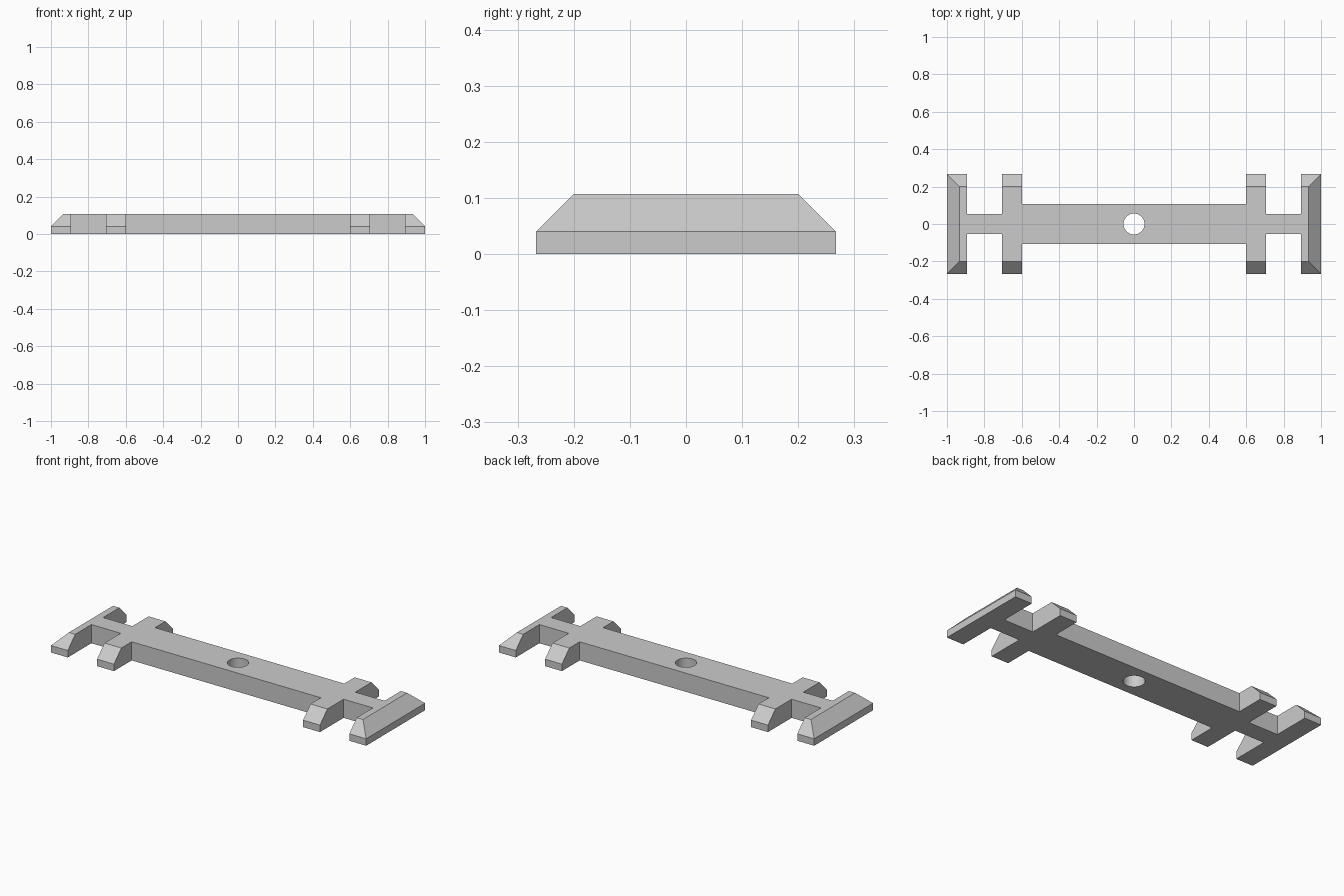
import bpy
import bmesh
import math

cube = bpy.data.objects.get("Cube")
if cube:
    bpy.data.objects.remove(cube, do_unlink=True)

THICK = 0.107      # plate thickness
ARM = 0.267        # half length of the cross arms
CHAMFER = 0.067    # slope at the arm tips
BEAM = 0.106       # half width of the central beam
NECK = 0.053       # half width of the neck between arms
HOLE = 0.056       # radius of the central hole

grey = bpy.data.materials.new("plain grey")
grey.use_nodes = True
grey.diffuse_color = (0.6, 0.6, 0.6, 1)
grey.node_tree.nodes["Principled BSDF"].inputs["Base Color"].default_value = (0.6, 0.6, 0.6, 1)

# Plate outline: one quarter, mirrored to all four
quarter = [(0.6, BEAM), (0.6, ARM), (0.707, ARM), (0.707, NECK),
           (0.893, NECK), (0.893, ARM), (1, ARM)]
half = quarter + [(x, -y) for x, y in reversed(quarter)]
outline = half + [(-x, y) for x, y in reversed(half)]

bm = bmesh.new()
base = bm.faces.new([bm.verts.new((x, y, 0)) for x, y in outline])
top = bmesh.ops.extrude_face_region(bm, geom=[base])["geom"]
bmesh.ops.translate(bm, vec=(0, 0, THICK),
                    verts=[v for v in top if isinstance(v, bmesh.types.BMVert)])
bmesh.ops.recalc_face_normals(bm, faces=bm.faces)

# Sloped arm tips
tips = [e for e in bm.edges
        if all(v.co.z > THICK - 0.001 and abs(v.co.y) > ARM - 0.001 for v in e.verts)]
bmesh.ops.bevel(bm, geom=tips, offset=CHAMFER, offset_type='OFFSET',
                segments=1, affect='EDGES', clamp_overlap=False)
bmesh.ops.recalc_face_normals(bm, faces=bm.faces)

mesh = bpy.data.meshes.new("bracket_plate")
bm.to_mesh(mesh)
bm.free()
mesh.materials.append(grey)
plate = bpy.data.objects.new("bracket_plate", mesh)
bpy.context.collection.objects.link(plate)

# Central through hole
bpy.ops.mesh.primitive_cylinder_add(vertices=48, radius=HOLE, depth=0.4)
cutter = bpy.context.object
cutter.name = "hole_cutter"
cutter.hide_render = True
cutter.data.materials.append(grey)

cut = plate.modifiers.new("hole", 'BOOLEAN')
cut.operation = 'DIFFERENCE'
cut.solver = 'EXACT'
cut.object = cutter

bpy.ops.object.select_all(action='DESELECT')
plate.select_set(True)
bpy.context.view_layer.objects.active = plate
bpy.ops.object.modifier_apply(modifier=cut.name)
bpy.data.objects.remove(cutter, do_unlink=True)
bpy.ops.object.shade_smooth_by_angle(angle=math.radians(30))
